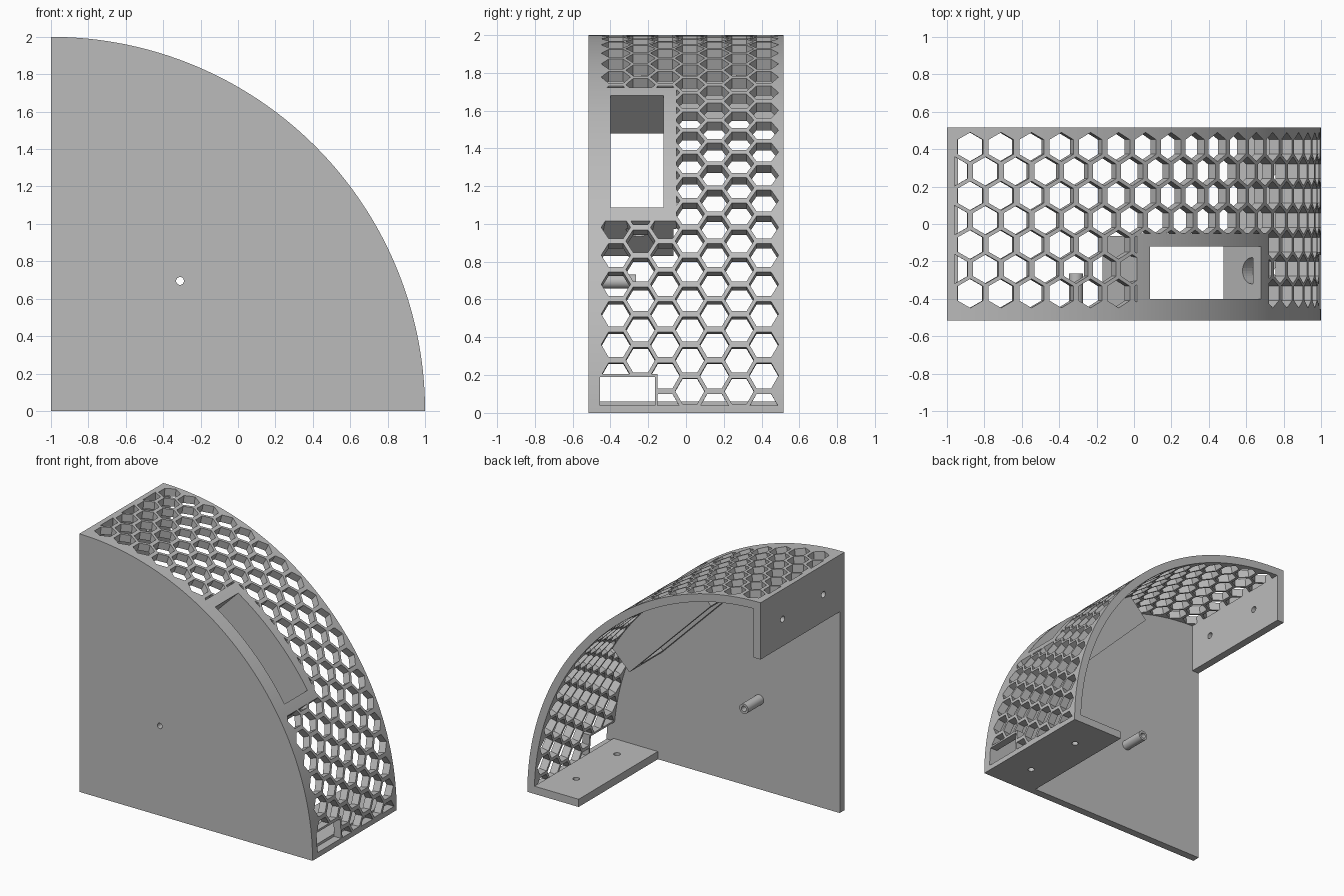
import bpy, bmesh, math
from mathutils import Vector, Matrix

if "Cube" in bpy.data.objects:
    bpy.data.objects.remove(bpy.data.objects["Cube"], do_unlink=True)

gray = bpy.data.materials.new("plain gray")
gray.use_nodes = True
gray.diffuse_color = (0.5, 0.5, 0.5, 1)
gray.node_tree.nodes["Principled BSDF"].inputs["Base Color"].default_value = (0.5, 0.5, 0.5, 1)

FRONT, BACK, INNER = -0.515, 0.515, -0.455   # depth limits, inner face of the side plate
OUT_R, IN_R = 2.0, 1.94                      # curved cover radii
PITCH = 0.1658                               # honeycomb spacing along the arc


def finish(name, bm):
    bmesh.ops.recalc_face_normals(bm, faces=bm.faces)
    mesh = bpy.data.meshes.new(name)
    bm.to_mesh(mesh)
    bm.free()
    mesh.materials.append(gray)
    ob = bpy.data.objects.new(name, mesh)
    bpy.context.collection.objects.link(ob)
    return ob


def loft(bm, a, b):
    """Closed solid between two matching outlines."""
    va, vb = [bm.verts.new(p) for p in a], [bm.verts.new(p) for p in b]
    bm.faces.new(va)
    bm.faces.new(vb[::-1])
    for i in range(len(va)):
        j = (i + 1) % len(va)
        bm.faces.new((va[i], vb[i], vb[j], va[j]))


def prism(name, outline, y0, y1):
    """Extrude an x-z outline along y."""
    bm = bmesh.new()
    loft(bm, [(x, y0, z) for x, z in outline], [(x, y1, z) for x, z in outline])
    return finish(name, bm)


def box(name, x0, x1, y0, y1, z0, z1):
    return prism(name, [(x0, z0), (x1, z0), (x1, z1), (x0, z1)], y0, y1)


def rod(name, center, axis, radius, length, sides=32):
    bm = bmesh.new()
    turn = Vector(axis).to_track_quat('Z', 'Y').to_matrix().to_4x4()
    bmesh.ops.create_cone(bm, cap_ends=True, segments=sides, radius1=radius, radius2=radius,
                          depth=length, matrix=Matrix.Translation(center) @ turn)
    return finish(name, bm)


def arc(radius, a0, a1, n):
    """Points about the lower corner, angle measured from +x."""
    angles = [a0 + (a1 - a0) * i / n for i in range(n + 1)]
    return [(radius * math.cos(a) - 1, radius * math.sin(a)) for a in angles]


def diagonal(u, w):
    """Point at w along the 45 degree radius and u across it."""
    return ((w + u) / math.sqrt(2) - 1, (w - u) / math.sqrt(2))


def diagonal_box(name, u, w0, w1, y0, y1):
    corners = [diagonal(-u, w0), diagonal(u, w0), diagonal(u, w1), diagonal(-u, w1)]
    return prism(name, corners, y0, y1)


def cut(ob, *cutters):
    for c in cutters:
        mod = ob.modifiers.new("cut", 'BOOLEAN')
        mod.operation, mod.solver, mod.object = 'DIFFERENCE', 'EXACT', c
        graph = bpy.context.evaluated_depsgraph_get()
        mesh = bpy.data.meshes.new_from_object(ob.evaluated_get(graph))
        ob.modifiers.clear()
        ob.data = mesh
        bpy.data.objects.remove(c, do_unlink=True)


# Honeycomb cutter: radial hexagonal prisms in seven staggered rows
bm = bmesh.new()
for row in range(7):
    y = 0.412 - 0.1305 * row
    for k in range(19):
        t = (0.125 - (row % 2) * PITCH / 2 + k * PITCH) / OUT_R
        radial = Vector((math.sin(t), 0, math.cos(t)))
        along = Vector((math.cos(t), 0, -math.sin(t)))
        rings = []
        for r in (1.85, 2.1):
            mid = radial * r + Vector((-1, y, 0))
            hexagon = []
            for i in range(6):
                a = math.tau * i / 6
                hexagon.append(mid + along * 0.078 * math.sin(a) + Vector((0, 0.0775 * math.cos(a), 0)))
            rings.append(hexagon)
        loft(bm, *rings)
honeycomb = finish("honeycomb_cutter", bm)
# Solid margins left around the openings and both ends
cut(honeycomb,
    diagonal_box("window_margin", 0.5, 1.5, 2.3, -0.6, -0.05),
    box("slot_margin", 0.7, 1.3, -0.6, -0.15, -0.2, 0.205),
    box("bottom_margin", 0.7, 1.3, -0.7, 0.7, -0.3, 0.04),
    box("top_margin", -1.3, -0.96, -0.7, 0.7, 1.7, 2.3))

# Curved perforated cover
quarter = math.pi / 2
cover = prism("curved_cover", arc(OUT_R, 0, quarter, 128) + arc(IN_R, quarter, 0, 128), INNER, BACK)
cut(cover, honeycomb,
    diagonal_box("window_cutter", 0.42, 1.5, 2.2, -0.4, -0.12),
    box("slot_cutter", 0.8, 1.2, INNER - 0.005, -0.165, 0.04, 0.19))

# Quarter-disc side plate and hollow post
HUB = (-0.31, 0.695)
plate = prism("side_plate", [(-1, 0)] + arc(OUT_R, 0, quarter, 128), FRONT, INNER)
cut(plate, rod("hole", (HUB[0], FRONT, HUB[1]), (0, 1, 0), 0.021, 0.4))
post = rod("hollow_post", (HUB[0], -0.36, HUB[1]), (0, 1, 0), 0.038, 0.19)
cut(post, rod("hole", (HUB[0], -0.36, HUB[1]), (0, 1, 0), 0.021, 0.4))

# Rectangular housing behind the window, with a round cable hole in its lower end
half = math.asin(0.495 / 1.97)
outline = [diagonal(-0.495, 1.67), diagonal(0.495, 1.67)]
outline += arc(1.97, math.pi / 4 - half, math.pi / 4 + half, 24)
housing = prism("window_housing", outline, INNER, -0.065)
hx, hz = diagonal(0.46, 1.885)
cut(housing,
    diagonal_box("window_cutter", 0.42, 1.5, 2.2, -0.4, -0.12),
    rod("cable_hole", (hx, -0.25, hz), (1, 0, -1), 0.07, 0.2))

# Mounting flanges, each with two screw holes
foot = box("bottom_flange", 0.56, 0.94, INNER, BACK, 0, 0.06)
upright = box("top_flange", -1, -0.94, INNER, BACK, 1.56, 1.94)
for y in (-0.255, 0.245):
    cut(foot, rod("hole", (0.77, y, 0.03), (0, 0, 1), 0.024, 0.3))
    cut(upright, rod("hole", (-0.97, y, 1.77), (1, 0, 0), 0.024, 0.3))

# Smooth the round post, keep its edges crisp
bpy.ops.object.select_all(action='DESELECT')
post.select_set(True)
bpy.context.view_layer.objects.active = post
bpy.ops.object.shade_smooth_by_angle(angle=math.radians(35))
